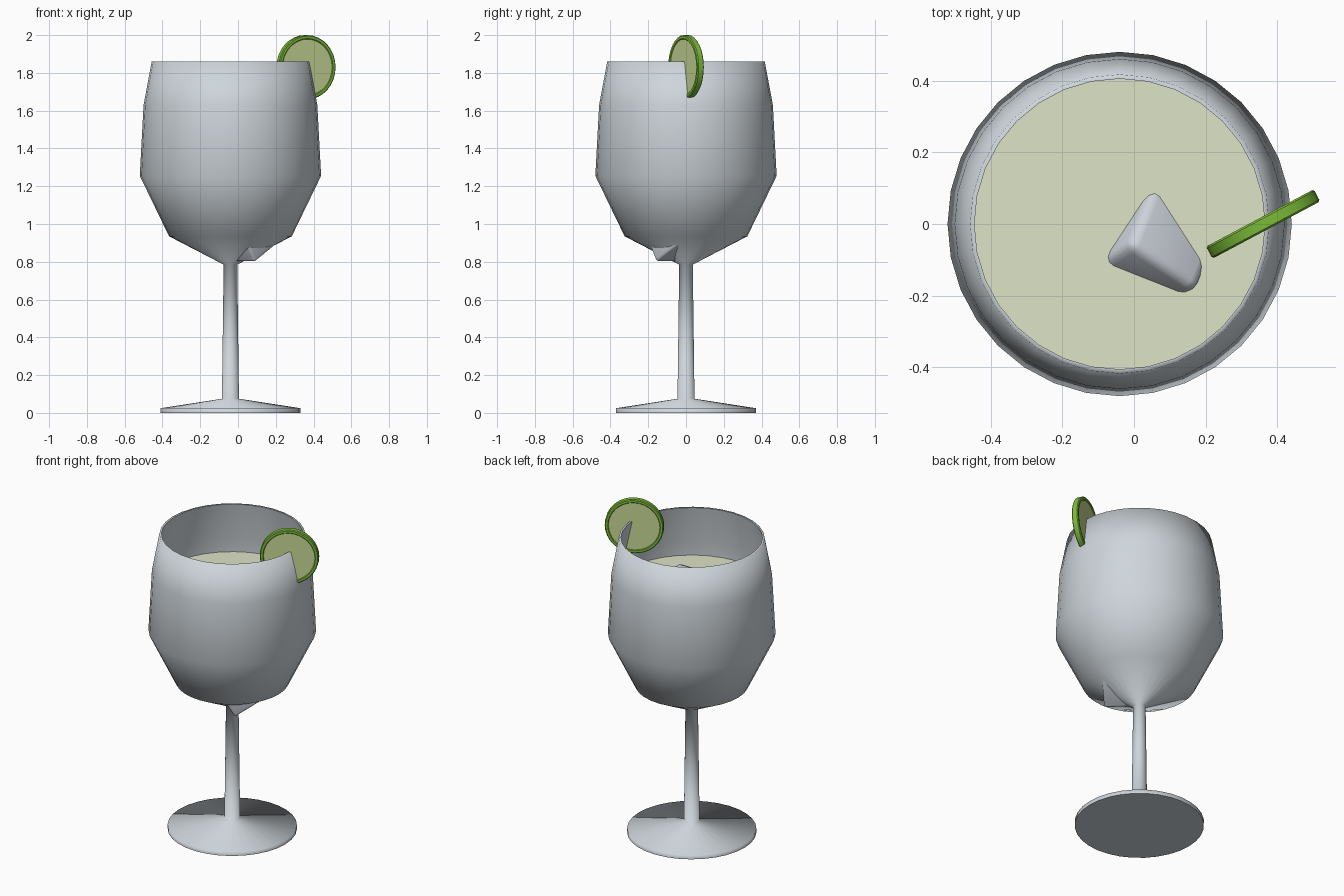
import bpy, bmesh, math
from mathutils import Matrix, Vector

if "Cube" in bpy.data.objects:
    bpy.data.objects.remove(bpy.data.objects["Cube"])

AX = -0.04      # glass axis in x
SEG = 32


def mat(name, c):
    m = bpy.data.materials.new(name)
    m.diffuse_color = (*c, 1)
    m.use_nodes = True
    m.node_tree.nodes["Principled BSDF"].inputs["Base Color"].default_value = m.diffuse_color
    return m


GLASS = mat("clear_glass", (0.62, 0.67, 0.71))
ICE = mat("ice", (0.62, 0.66, 0.72))
DRINK = mat("pale_drink", (0.73, 0.77, 0.57))
RIND = mat("lime_rind", (0.20, 0.50, 0.04))
PULP = mat("lime_pulp", (0.57, 0.69, 0.30))


def finish(name, bm, mats, angle):
    bmesh.ops.recalc_face_normals(bm, faces=bm.faces)
    me = bpy.data.meshes.new(name)
    bm.to_mesh(me)
    bm.free()
    for m in mats:
        me.materials.append(m)
    ob = bpy.data.objects.new(name, me)
    bpy.context.collection.objects.link(ob)
    bpy.ops.object.select_all(action='DESELECT')
    ob.select_set(True)
    bpy.context.view_layer.objects.active = ob
    bpy.ops.object.shade_smooth_by_angle(angle=math.radians(angle))
    return ob


def lathe(profile, seg):
    """Revolve (radius, height) points around z; end points lie on the axis."""
    bm = bmesh.new()
    vs = [bm.verts.new((r, 0, z)) for r, z in profile]
    es = [bm.edges.new(p) for p in zip(vs, vs[1:])]
    bmesh.ops.spin(bm, geom=vs + es, axis=(0, 0, 1), cent=(0, 0, 0),
                   angle=2 * math.pi, steps=seg)
    bmesh.ops.remove_doubles(bm, verts=bm.verts, dist=1e-4)
    return bm


# wine glass: foot, stem, bowl outside, rim, bowl inside
glass = lathe([(0, 0), (0.37, 0), (0.37, 0.025), (0.045, 0.075), (0.036, 0.785),
               (0.325, 0.935), (0.48, 1.255), (0.46, 1.63), (0.417, 1.86),
               (0.405, 1.86), (0.448, 1.63), (0.467, 1.257), (0.315, 0.945),
               (0, 0.79)], SEG)
glass.transform(Matrix.Translation((AX, 0, 0)))
finish("wine_glass", glass, [GLASS], 84)

# drink filling the bowl
drink = lathe([(0, 0.80), (0.31, 0.95), (0.463, 1.258), (0.449, 1.54), (0, 1.54)], SEG)
drink.transform(Matrix.Translation((AX, 0, 0)))
finish("drink", drink, [DRINK], 50)


# ice cubes, each placed by its axes and centre
def ice_cube(name, axes, centre, size, bevel):
    bm = bmesh.new()
    bmesh.ops.create_cube(bm, size=size)
    bmesh.ops.bevel(bm, geom=bm.edges[:], offset=bevel, segments=3,
                    profile=0.5, affect='EDGES')
    bm.transform(Matrix.Translation(centre) @ Matrix(axes).transposed().to_4x4())
    finish(name, bm, [ICE], 60)


# lower cube: bottom face tilted 30 degrees, breaking through the bowl
n = Vector((0.354, 0.354, -0.866)).normalized()
side = Vector((-1, 1, 0)).normalized()
ice_cube("ice_cube_low", [side, n.cross(side), n],
         Vector((0.08, -0.02, 0.85)) - n * 0.105, 0.21, 0.015)

# upper cube: one corner pokes out of the drink
nf = Vector((-0.37, -0.93, 0.64)).normalized()
nr = Vector((0.84, 0.54, 1.27))
nr = (nr - nf * nr.dot(nf)).normalized()
nl = nf.cross(nr)
if nl.z < 0:
    nl = -nl
half = 0.12
pts = [(nf, (0.04, -0.155, 1.54)), (nr, (0.14, -0.03, 1.54)), (nl, (-0.03, -0.02, 1.54))]
centre = sum((a * (a.dot(Vector(p)) - half) for a, p in pts), Vector())
third = nf.cross(nr)
ice_cube("ice_cube_top", [nf, nr, third], centre, 2 * half, 0.03)

# lime wheel on the rim: rind ring with slightly recessed pulp faces
R, T = 0.17, 0.019
lime = lathe([(0, -T + 0.004), (0.148, -T + 0.004), (0.152, -T), (R - 0.005, -T),
              (R, -T + 0.005), (R, T - 0.005), (R - 0.005, T), (0.152, T),
              (0.148, T - 0.004), (0, T - 0.004)], SEG)
for f in lime.faces:
    if f.calc_center_median().xy.length < 0.12:
        f.material_index = 1
lime.transform(Matrix.Translation((0.36, 0, 1.83)) @ Matrix.Rotation(math.radians(28), 4, 'Z')
               @ Matrix.Rotation(math.radians(90), 4, 'X'))
finish("lime_wheel", lime, [RIND, PULP], 35)
